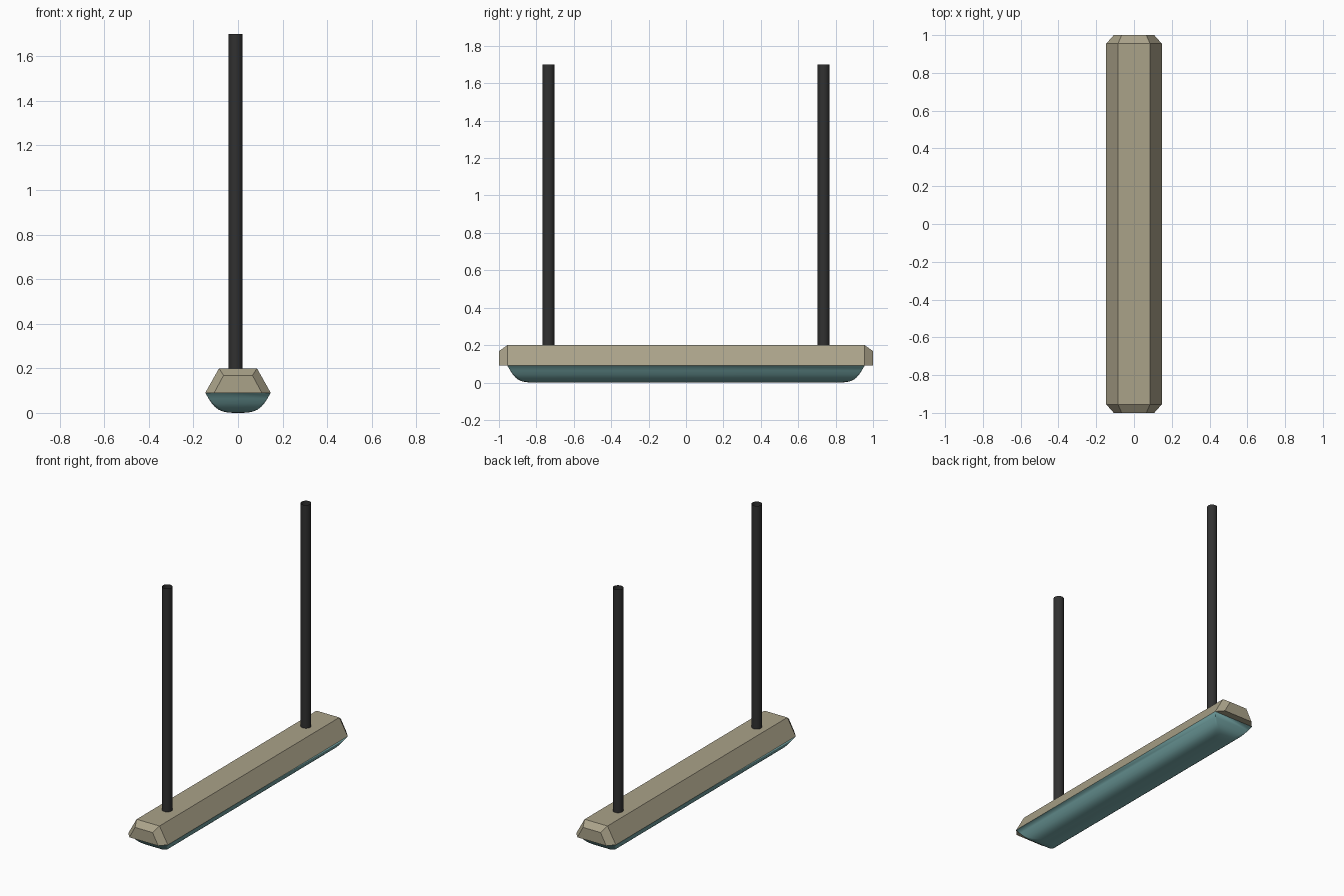
import bpy, bmesh, math

if "Cube" in bpy.data.objects:
    bpy.data.objects.remove(bpy.data.objects["Cube"])


def material(name, rgb):
    m = bpy.data.materials.new(name)
    m.diffuse_color = (*rgb, 1)
    m.use_nodes = True
    m.node_tree.nodes["Principled BSDF"].inputs["Base Color"].default_value = m.diffuse_color
    return m


def loft(name, rings, mat, cap_start=False, cap_end=False):
    """Skin a list of equal-length closed rings into one object."""
    bm = bmesh.new()
    loops = [[bm.verts.new(p) for p in ring] for ring in rings]
    n = len(loops[0])
    for a, b in zip(loops, loops[1:]):
        for i in range(n):
            j = (i + 1) % n
            bm.faces.new((a[i], a[j], b[j], b[i]))
    if cap_start:
        bm.faces.new(loops[0][::-1])
    if cap_end:
        bm.faces.new(loops[-1])
    bmesh.ops.remove_doubles(bm, verts=bm.verts, dist=1e-5)
    bmesh.ops.recalc_face_normals(bm, faces=bm.faces)
    mesh = bpy.data.meshes.new(name)
    bm.to_mesh(mesh)
    bm.free()
    mesh.materials.append(mat)
    ob = bpy.data.objects.new(name, mesh)
    bpy.context.collection.objects.link(ob)
    return ob


def smooth(ob, angle):
    bpy.ops.object.select_all(action='DESELECT')
    ob.select_set(True)
    bpy.context.view_layer.objects.active = ob
    bpy.ops.object.shade_smooth_by_angle(angle=math.radians(angle))


tan = material("housing_tan", (0.40, 0.36, 0.25))
teal = material("diffuser_teal", (0.19, 0.41, 0.41))
black = material("rod_black", (0.03, 0.03, 0.03))


# Housing: trapezoid section with tapered ends
def section(y, bottom, top, z):
    return [(-bottom, y, 0.09), (bottom, y, 0.09), (top, y, z), (-top, y, z)]


loft("housing", [section(-1, 0.107, 0.065, 0.168), section(-0.955, 0.147, 0.085, 0.2),
                 section(0.955, 0.147, 0.085, 0.2), section(1, 0.107, 0.065, 0.168)],
     tan, True, True)


# Diffuser: rectangles shrinking downwards, corners growing rounder
def rounded_rect(inset, radius, z, steps=5):
    hx, hy = 0.147 - inset, 0.955 - inset
    pts = []
    for k, (sx, sy) in enumerate(((1, 1), (-1, 1), (-1, -1), (1, -1))):
        for s in range(steps + 1):
            a = math.pi / 2 * (k + s / steps)
            pts.append((sx * (hx - radius) + radius * math.cos(a),
                        sy * (hy - radius) + radius * math.sin(a), z))
    return pts


profile = [(0, 0, 0.09), (0.016, 0.004, 0.063), (0.03, 0.01, 0.042), (0.044, 0.018, 0.026),
           (0.06, 0.026, 0.014), (0.08, 0.032, 0.006), (0.1, 0.03, 0.002), (0.125, 0.015, 0)]
diffuser = loft("diffuser", [rounded_rect(*p) for p in profile], teal, cap_end=True)
smooth(diffuser, 50)

# Hanging rods: open tubes
for side, y in (("front", -0.736), ("back", 0.736)):
    rings = [[(-0.011 + 0.032 * math.cos(i * math.tau / 24),
               y + 0.032 * math.sin(i * math.tau / 24), z) for i in range(24)]
             for z in (0.195, 1.7)]
    smooth(loft(side + "_rod", rings, black), 40)
